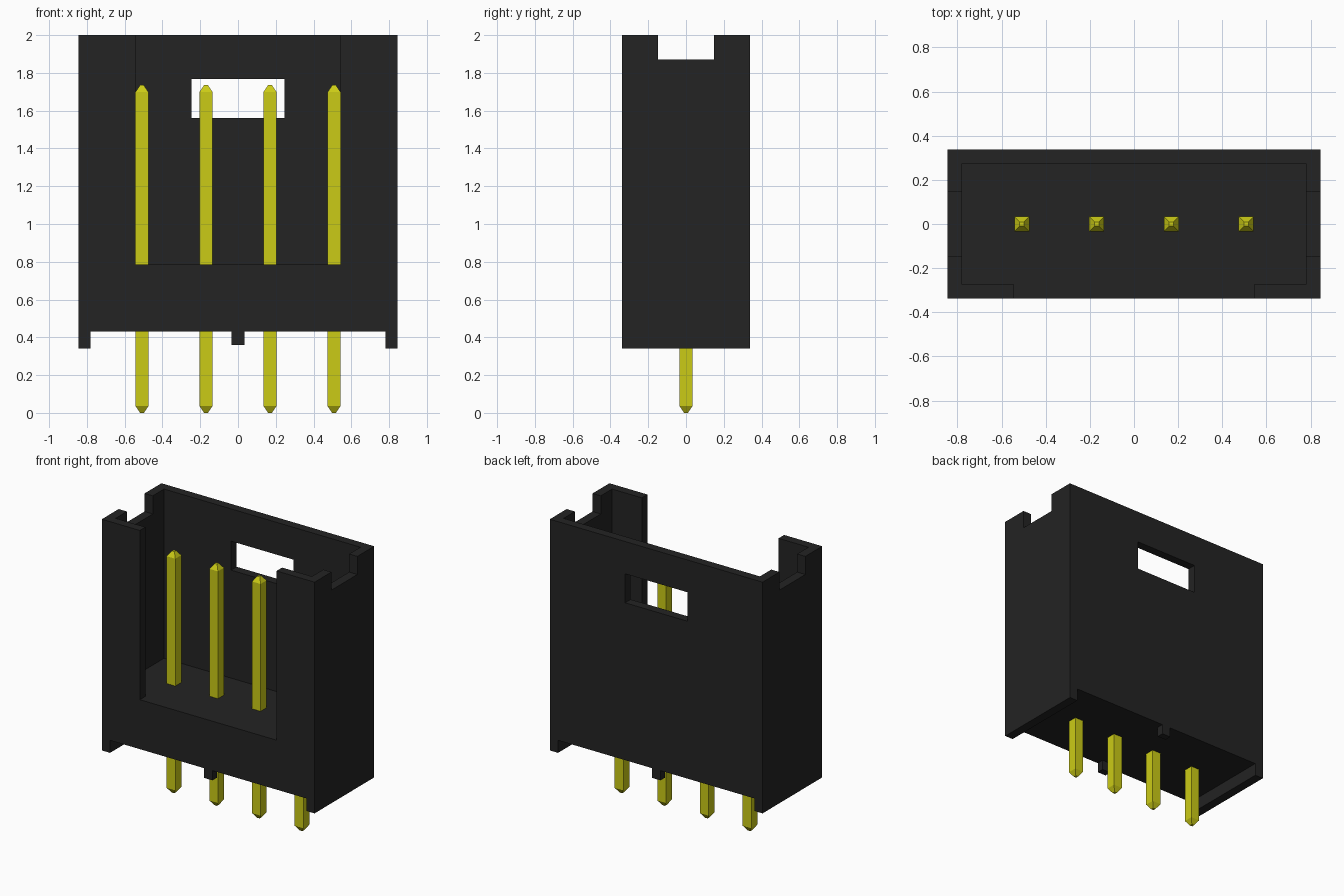
import bpy
import bmesh

cube = bpy.data.objects.get("Cube")
if cube:
    bpy.data.objects.remove(cube, do_unlink=True)


def material(name, rgb):
    m = bpy.data.materials.new(name)
    m.use_nodes = True
    m.diffuse_color = (*rgb, 1)
    m.node_tree.nodes["Principled BSDF"].inputs["Base Color"].default_value = (*rgb, 1)
    return m


BLACK = material("black plastic", (0.017, 0.017, 0.017))
YELLOW = material("yellow metal", (0.6, 0.6, 0.008))


def loft(name, sections, mat):
    """Solid through stacked outlines: [(z, [(x, y), ...]), ...]."""
    bm = bmesh.new()
    rings = [[bm.verts.new((x, y, z)) for x, y in pts] for z, pts in sections]
    bm.faces.new(rings[0])
    bm.faces.new(rings[-1])
    n = len(rings[0])
    for a, b in zip(rings, rings[1:]):
        for i in range(n):
            j = (i + 1) % n
            bm.faces.new((a[i], a[j], b[j], b[i]))
    bmesh.ops.recalc_face_normals(bm, faces=bm.faces)
    me = bpy.data.meshes.new(name)
    bm.to_mesh(me)
    bm.free()
    me.materials.append(mat)
    ob = bpy.data.objects.new(name, me)
    bpy.context.collection.objects.link(ob)
    return ob


def rect(x0, x1, y0, y1):
    return [(x0, y0), (x1, y0), (x1, y1), (x0, y1)]


def box(name, x0, x1, y0, y1, z0, z1, mat=BLACK):
    r = rect(x0, x1, y0, y1)
    return loft(name, [(z0, r), (z1, r)], mat)


# Main dimensions
W, D = 0.845, 0.338            # outer half width and half depth
IW, ID = 0.78, 0.275           # cavity half width and half depth
BOTTOM, BASE, FLOOR, TOP = 0.34, 0.43, 0.785, 2.0
SLOT = 0.543                   # half width of the front opening

# Housing block, then its cut-outs
housing = box("housing", -W, W, -D, D, BOTTOM, TOP)

half = [(SLOT, -D - 0.1), (SLOT, -ID), (IW, -ID), (IW, ID)]
outline = half + [(-x, y) for x, y in reversed(half)]
cutters = [
    loft("cavity_cutter", [(FLOOR, outline), (TOP + 0.1, outline)], BLACK),
    box("side_notch_cutter", -W - 0.1, W + 0.1, -0.147, 0.147, 1.87, TOP + 0.2),
    box("window_cutter", -0.247, 0.247, 0.2, D + 0.1, 1.56, 1.768),
    box("underside_cutter", -IW, IW, -D - 0.1, D + 0.1, BOTTOM - 0.1, BASE),
]
for c in cutters:
    c.hide_render = True
    mod = housing.modifiers.new(c.name, "BOOLEAN")
    mod.operation = "DIFFERENCE"
    mod.solver = "EXACT"
    mod.object = c

# Bake the cuts and drop the cutters
bpy.context.view_layer.update()
deps = bpy.context.evaluated_depsgraph_get()
baked = bpy.data.meshes.new_from_object(housing.evaluated_get(deps))
housing.modifiers.clear()
housing.data = baked
for c in cutters:
    bpy.data.objects.remove(c, do_unlink=True)

# Small standoff pegs under the front and back edges
for name, y0, y1 in (("front_peg", -D, -D + 0.05), ("back_peg", D - 0.05, D)):
    box(name, -0.034, 0.034, y0, y1, 0.36, BASE + 0.01)

# Square pins with tapered ends
R, TIP, TAPER, PIN_TOP, PITCH = 0.034, 0.01, 0.036, 1.735, 0.339
for i in range(4):
    x = (i - 1.5) * PITCH
    body = rect(x - R, x + R, -R, R)
    tip = rect(x - TIP, x + TIP, -TIP, TIP)
    loft(f"pin_{i + 1}", [(0, tip), (TAPER, body), (PIN_TOP - TAPER, body), (PIN_TOP, tip)], YELLOW)
